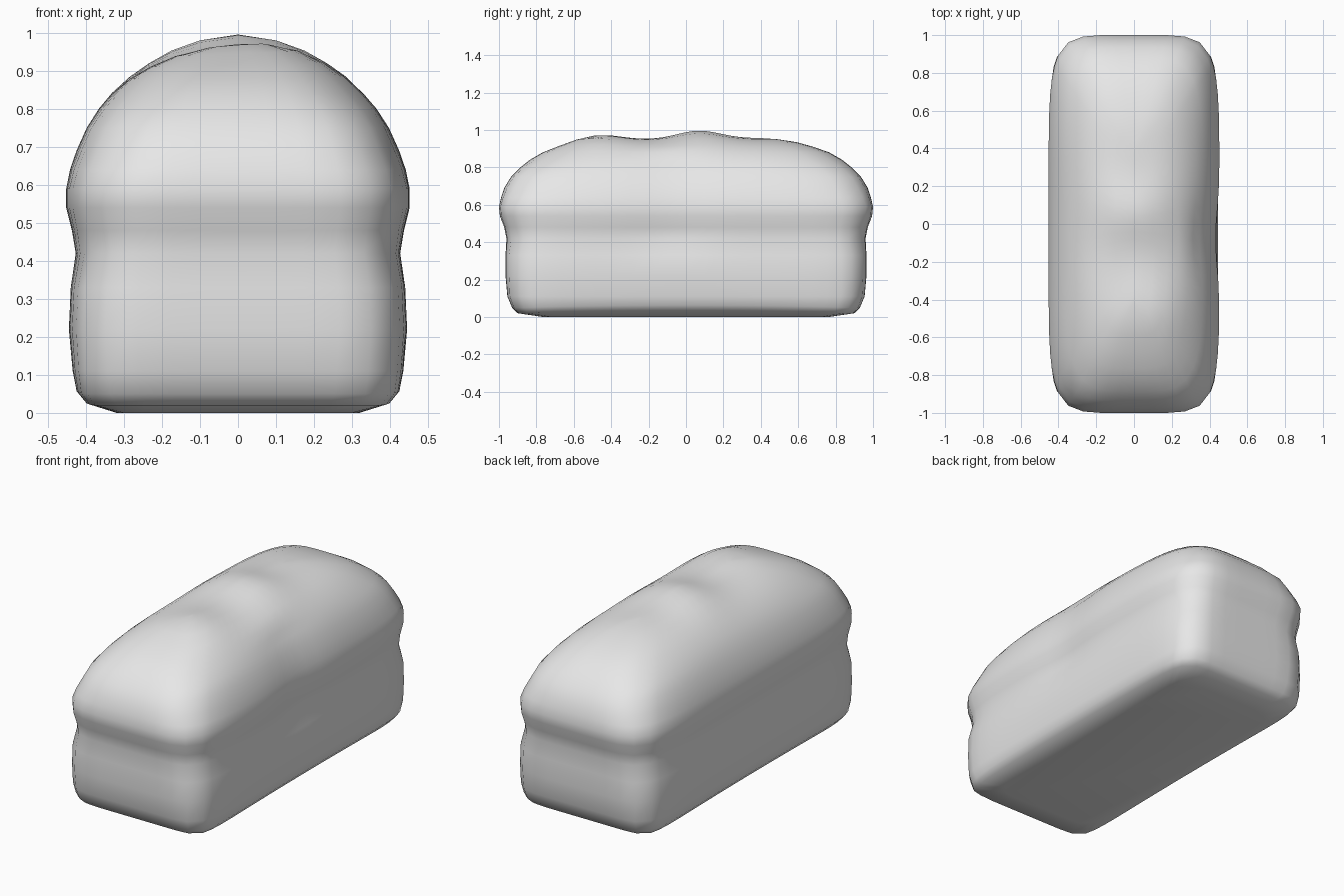
import bpy
import bmesh
from math import exp

cube = bpy.data.objects.get("Cube")
if cube:
    bpy.data.objects.remove(cube)

crust = bpy.data.materials.new("crust grey")
crust.use_nodes = True
grey = (0.8, 0.8, 0.8, 1)
crust.diffuse_color = grey
crust.node_tree.nodes["Principled BSDF"].inputs["Base Color"].default_value = grey

# Loaf cross-sections: height, half width, half length, corner squareness
SECTIONS = [
    (0.02, 0.40, 0.90, 11), (0.05, 0.425, 0.93, 10), (0.11, 0.435, 0.955, 9),
    (0.22, 0.445, 0.965, 8), (0.33, 0.44, 0.965, 8), (0.42, 0.427, 0.96, 7),
    (0.48, 0.437, 0.972, 6.5), (0.54, 0.452, 0.995, 6), (0.59, 0.452, 1.0, 6),
    (0.64, 0.442, 0.988, 5.5), (0.69, 0.425, 0.972, 5), (0.75, 0.398, 0.935, 5),
    (0.80, 0.366, 0.885, 4.5), (0.84, 0.332, 0.835, 4), (0.88, 0.285, 0.765, 4),
    (0.91, 0.235, 0.68, 4), (0.935, 0.175, 0.59, 4), (0.95, 0.10, 0.49, 4),
    (0.956, 0, 0.40, 4),
]

# Lumps on the risen top: x, y, height
LUMPS = [(0.08, -0.47, 0.022), (0, 0.07, 0.04), (0.02, -0.2, -0.006)]


def square_outline(nx=10, ny=20):
    """Points evenly spaced round a unit square."""
    half = [(-1 + 2 * i / nx, -1) for i in range(nx)]
    half += [(1, -1 + 2 * i / ny) for i in range(ny)]
    return half + [(-u, -v) for u, v in half]


def lump_height(x, y, z):
    weight = min(1, max(0, (z - 0.72) / 0.2))
    return weight * sum(h * exp(-((x - a) / 0.2) ** 2 - ((y - b) / 0.16) ** 2)
                        for a, b, h in LUMPS)


def side_dent(x, y, z):
    """Shallow hollow along the left side of the loaf."""
    return -0.02 * exp(-((y + 0.08) / 0.2) ** 2) if x > 0.3 and z > 0.4 else 0


bm = bmesh.new()
outline = square_outline()
rings = []
for z, width, length, power in SECTIONS:
    ring = []
    for u, v in outline:
        scale = (abs(u) ** power + abs(v) ** power) ** (-1 / power)
        x, y = u * scale * width, v * scale * length
        if z < 0.1:  # underside edge rises slightly along the long sides
            rise = 0.012 * (1 - v * v) * abs(u)
        else:
            rise = lump_height(x, y, z)
        ring.append(bm.verts.new((x + side_dent(x, y, z), y, z + rise)))
    rings.append(ring)

count = len(outline)
for low, high in zip(rings, rings[1:]):
    for i in range(count):
        j = (i + 1) % count
        bm.faces.new((low[i], low[j], high[j], high[i]))

# Gently sagging base
inner = [bm.verts.new((v.co.x * 0.8, v.co.y * 0.85, 0)) for v in rings[0]]
for i in range(count):
    j = (i + 1) % count
    bm.faces.new((inner[i], inner[j], rings[0][j], rings[0][i]))
bm.faces.new(inner)

bmesh.ops.remove_doubles(bm, verts=bm.verts, dist=0.0005)
bmesh.ops.recalc_face_normals(bm, faces=bm.faces)
mesh = bpy.data.meshes.new("bread_loaf")
bm.to_mesh(mesh)
bm.free()
mesh.materials.append(crust)
loaf = bpy.data.objects.new("bread_loaf", mesh)
bpy.context.collection.objects.link(loaf)

# Smooth crust with a sharp base edge
bpy.ops.object.select_all(action="DESELECT")
loaf.select_set(True)
bpy.context.view_layer.objects.active = loaf
bpy.ops.object.shade_smooth_by_angle(angle=0.7)
